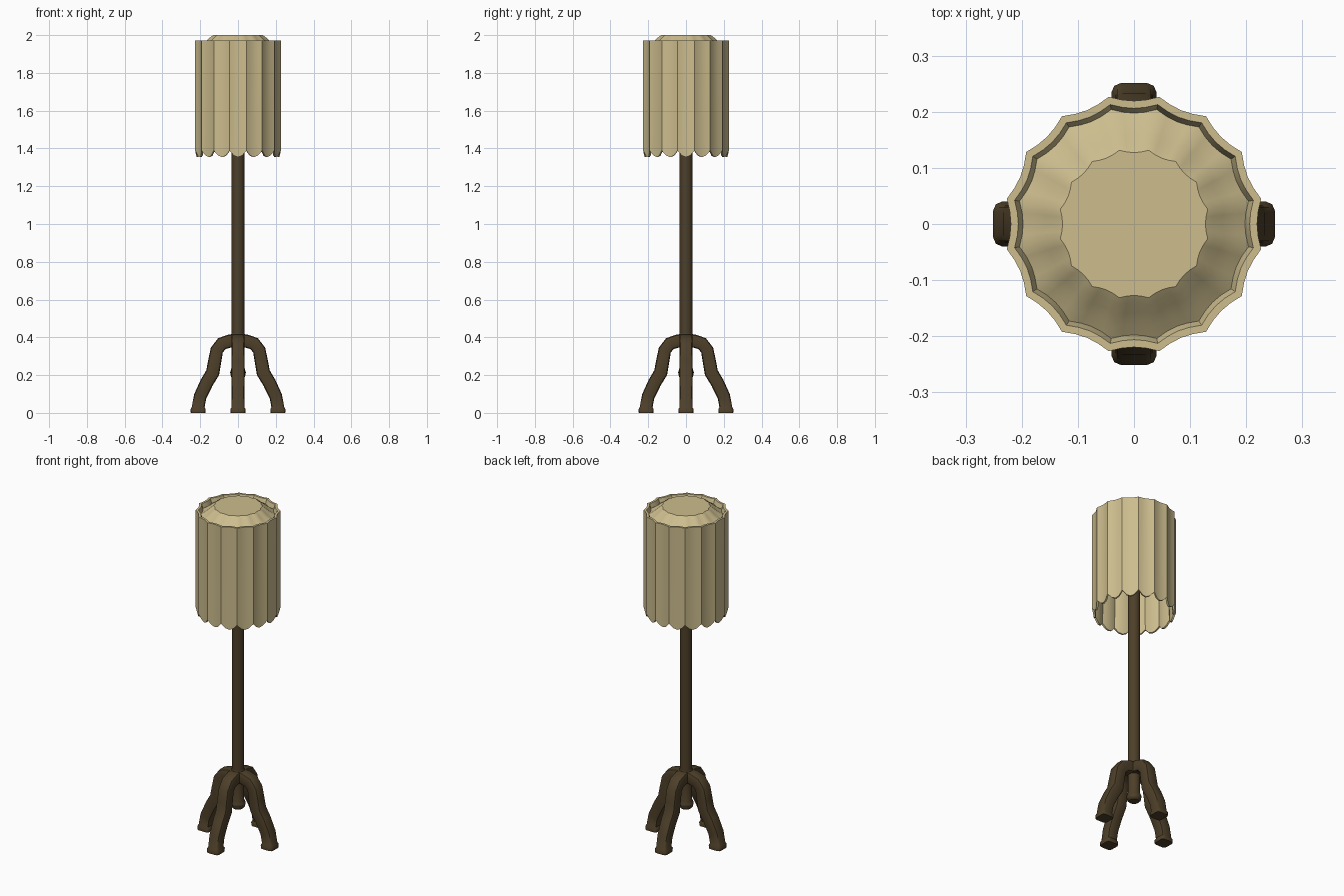
import bpy, bmesh
from math import sin, cos, pi, radians, atan2
from mathutils import Vector

if "Cube" in bpy.data.objects:
    bpy.data.objects.remove(bpy.data.objects["Cube"])


def material(name, rgb):
    m = bpy.data.materials.new(name)
    m.diffuse_color = (*rgb, 1)
    m.use_nodes = True
    m.node_tree.nodes["Principled BSDF"].inputs["Base Color"].default_value = m.diffuse_color
    return m


WOOD = material("dark_wood", (0.075, 0.05, 0.022))
CLOTH = material("tan_fabric", (0.61, 0.51, 0.27))


def loft(name, rings, mat, angle=30, caps=(True, True)):
    """Skin a list of equal-length closed rings of points."""
    bm = bmesh.new()
    vs = [[bm.verts.new(p) for p in r] for r in rings]
    n = len(vs[0])
    for a, b in zip(vs, vs[1:]):
        for i in range(n):
            j = (i + 1) % n
            bm.faces.new((a[i], a[j], b[j], b[i]))
    if caps[0]:
        bm.faces.new(vs[0][::-1])
    if caps[1]:
        bm.faces.new(vs[-1])
    bmesh.ops.recalc_face_normals(bm, faces=bm.faces)
    me = bpy.data.meshes.new(name)
    bm.to_mesh(me)
    bm.free()
    me.materials.append(mat)
    ob = bpy.data.objects.new(name, me)
    bpy.context.collection.objects.link(ob)
    bpy.ops.object.select_all(action='DESELECT')
    ob.select_set(True)
    bpy.context.view_layer.objects.active = ob
    bpy.ops.object.shade_smooth_by_angle(angle=radians(angle))
    return ob


# Fluted ring: 16 concave panels, 4 segments each, optional scalloped hem
PANELS, SEG = 16, 4


def fluted(r, z, drop=0.0):
    pts = []
    for i in range(PANELS * SEG):
        a = 2 * pi * (i / SEG + 0.5) / PANELS
        t = (i % SEG) / SEG
        bulge = 4 * t * (1 - t)          # 0 at ridge, 1 at panel centre
        k = r * (1 - 0.05 * bulge)
        pts.append((k * cos(a), k * sin(a), z - drop * bulge))
    return pts


# Lampshade: inner wall, scalloped hem, outer wall, rim, recessed domed cap
loft("lampshade", [
    fluted(0.205, 1.94), fluted(0.220, 1.388, 0.034),
    fluted(0.231, 1.388, 0.034), fluted(0.231, 1.972),
    fluted(0.217, 1.972), fluted(0.208, 1.945),
    fluted(0.188, 1.958), fluted(0.165, 1.975), fluted(0.148, 1.99),
    fluted(0.134, 2.0)], CLOTH)


# Pole with a small flared finial at the lower end
def circle(r, z, n=16):
    return [(r * cos(2 * pi * i / n), r * sin(2 * pi * i / n), z) for i in range(n)]


loft("pole", [circle(r, z) for r, z in (
    (0.028, 0.185), (0.038, 0.195), (0.042, 0.215), (0.034, 0.235),
    (0.034, 0.385), (0.037, 0.415), (0.034, 0.42), (0.034, 1.95))], WOOD)

# Curved legs: (distance out, height, half width), rounded-square section
PATH = [(0.0, 0.379, 0.034), (0.045, 0.380, 0.035), (0.085, 0.367, 0.035),
        (0.112, 0.333, 0.034), (0.124, 0.27, 0.035), (0.134, 0.213, 0.036),
        (0.166, 0.16, 0.035), (0.200, 0.088, 0.034), (0.211, 0.03, 0.034),
        (0.211, 0.02, 0.040), (0.211, 0.0, 0.039)]
SECTION = [(1, .6), (.88, .88), (.6, 1), (-.6, 1), (-.88, .88), (-1, .6),
           (-1, -.6), (-.88, -.88), (-.6, -1), (.6, -1), (.88, -.88), (1, -.6)]


def leg(name, turn):
    rings = []
    for i, (d, z, w) in enumerate(PATH):
        p = PATH[max(i - 1, 0)]
        q = PATH[min(i + 1, len(PATH) - 1)]
        t = Vector((q[0] - p[0], q[1] - p[1])).normalized()
        if i >= len(PATH) - 3:
            t = Vector((0, -1))          # feet are cut level
        ring = []
        for u, v in SECTION:
            x, y, h = d - t.y * u * w, v * w, z + t.x * u * w
            ring.append((x * cos(turn) - y * sin(turn),
                         x * sin(turn) + y * cos(turn), h))
        rings.append(ring)
    loft(name, rings, WOOD, 40)


for k, side in enumerate(("right", "back", "left", "front")):
    leg(side + "_leg", k * pi / 2)
